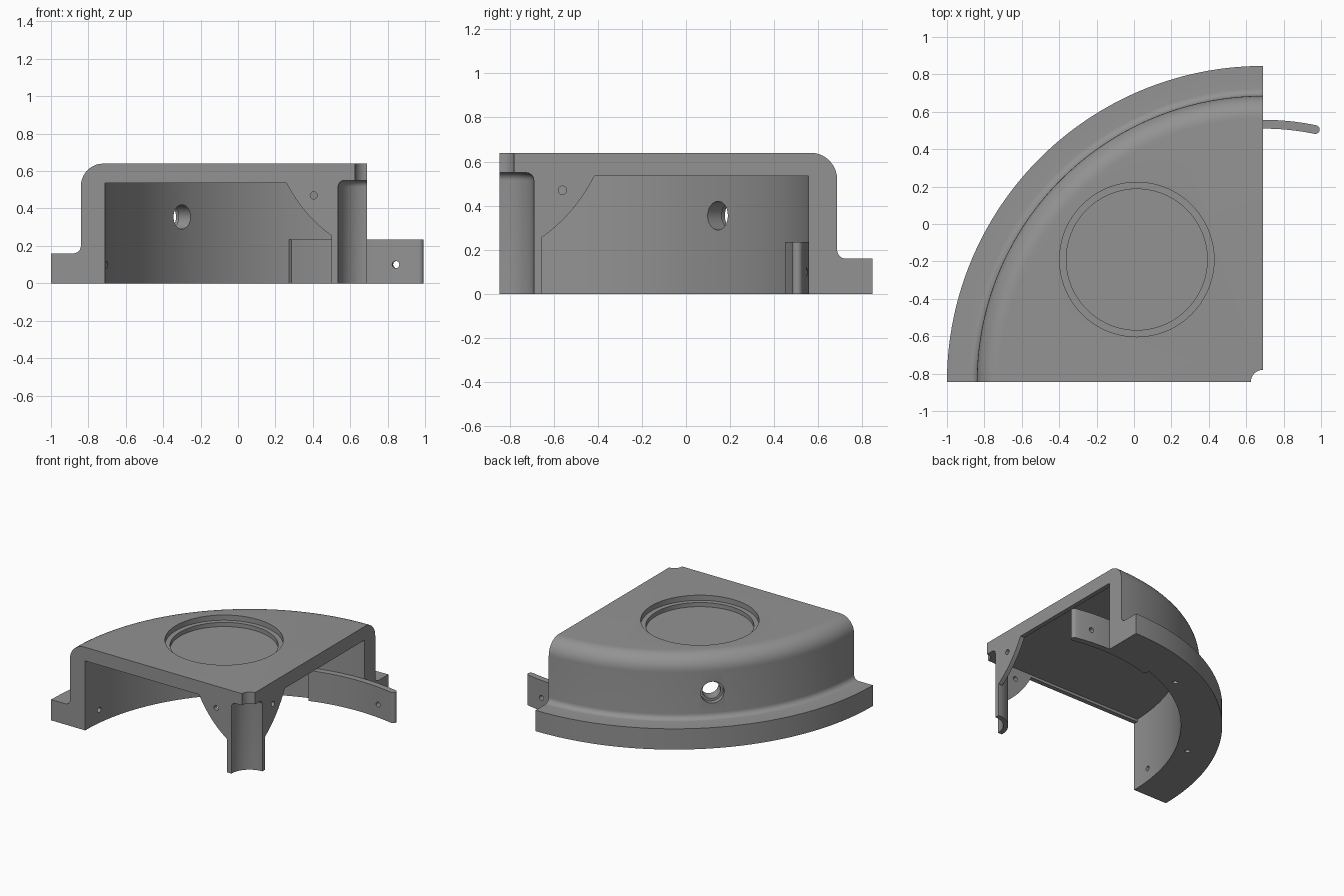
import bpy, bmesh, math
from mathutils import Vector, Matrix

if "Cube" in bpy.data.objects:
    bpy.data.objects.remove(bpy.data.objects["Cube"])

CX, CY = 0.69, -0.845          # axis of the quarter turn
CEIL, LIP = 0.555, 0.535       # ceiling height and rim underside
STEPS = 72

grey = bpy.data.materials.new("plain grey")
grey.diffuse_color = (0.29, 0.29, 0.29, 1)
grey.use_nodes = True
grey.node_tree.nodes["Principled BSDF"].inputs["Base Color"].default_value = grey.diffuse_color


def polar(r, deg, z=0.0):
    """Point at radius r, turned from the left (-x) towards the back (+y)."""
    a = math.radians(deg)
    return Vector((CX - r * math.cos(a), CY + r * math.sin(a), z))


def arc(cx, cy, r, a0, a1, n=8):
    return [(cx + r * math.cos(math.radians(a0 + (a1 - a0) * i / n)),
             cy + r * math.sin(math.radians(a0 + (a1 - a0) * i / n))) for i in range(n + 1)]


def loft(name, rings):
    """Solid skinned through equal rings, with capped ends."""
    bm = bmesh.new()
    rows = [[bm.verts.new(p) for p in ring] for ring in rings]
    n = len(rows[0])
    for a, b in zip(rows, rows[1:]):
        for i in range(n):
            j = (i + 1) % n
            bm.faces.new((a[i], a[j], b[j], b[i]))
    bm.faces.new(rows[0])
    bm.faces.new(rows[-1])
    bmesh.ops.recalc_face_normals(bm, faces=bm.faces)
    mesh = bpy.data.meshes.new(name)
    bm.to_mesh(mesh)
    bm.free()
    ob = bpy.data.objects.new(name, mesh)
    bpy.context.collection.objects.link(ob)
    mesh.materials.append(grey)
    return ob


def cylinder(name, start, end, r, n=32):
    """Cylinder between two points."""
    start, end = Vector(start), Vector(end)
    turn = (end - start).to_track_quat('Z', 'Y')
    ring = [turn @ Vector((x, y, 0)) for x, y in arc(0, 0, r, 0, 360, n)[:-1]]
    return loft(name, [[p + start for p in ring], [p + end for p in ring]])


def combine(target, tool, operation):
    mod = target.modifiers.new("join", 'BOOLEAN')
    mod.operation, mod.solver, mod.object = operation, 'EXACT', tool
    bpy.context.view_layer.objects.active = target
    bpy.ops.object.modifier_apply(modifier=mod.name)
    bpy.data.objects.remove(tool, do_unlink=True)


# Housing: corner post, top plate, curved wall and flange in one section
section = [(0.065, 0.64), (0.065, 0.55)]
section += arc(0.12, 0.515, 0.035, 90, 0, 6)            # rounded bore top
section += [(0.155, 0), (0.19, 0), (0.19, CEIL), (1.40, CEIL), (1.40, 0),
            (1.69, 0), (1.69, 0.16)]
section += arc(1.57, 0.20, 0.04, 270, 180, 6)           # flange fillet
section += arc(1.41, 0.52, 0.12, 0, 90, 10)             # rounded shoulder
housing = loft("quarter_housing",
               [[polar(r, 90 * i / STEPS, z) for r, z in section] for i in range(STEPS + 1)])

# Gusset and rim along each open side
p0, p1, p2 = Vector((0.19, 0.255)), Vector((0.34, 0.36)), Vector((0.43, LIP))
curve = [p0 * (1 - t) ** 2 + p1 * 2 * t * (1 - t) + p2 * t * t for t in [i / 12 for i in range(13)]]
outline = [(0.18, 0.255)] + [tuple(p) for p in curve] + [(1.42, LIP), (1.42, 0.58), (0.18, 0.58)]
for side in ("front", "right"):
    def place(u, v, z):
        return Vector((CX - u, CY + v, z)) if side == "front" else Vector((CX - v, CY + u, z))
    plate = loft(side + "_gusset", [[place(u, v, z) for u, z in outline] for v in (0, 0.035)])
    combine(housing, plate, 'UNION')
    combine(housing, cylinder("screw_cutter", place(0.285, -0.05, 0.47),
                              place(0.285, 0.08, 0.47), 0.019, 20), 'DIFFERENCE')

# Curved joining tab with a rounded tip
R_IN, R_OUT, A0, A1 = 1.355, 1.402, 72.7, 101.7
mid, half = (R_IN + R_OUT) / 2, (R_OUT - R_IN) / 2
plan = [polar(R_OUT, A0 + (A1 - A0) * i / 24) for i in range(25)]
plan += [polar(mid + half * math.cos(math.pi * k / 8),
               A1 + math.degrees(half * math.sin(math.pi * k / 8) / mid)) for k in range(1, 8)]
plan += [polar(R_IN, A1 + (A0 - A1) * i / 24) for i in range(25)]
tab = loft("joining_tab", [[p + Vector((0, 0, z)) for p in plan] for z in (0, 0.235)])
combine(housing, tab, 'UNION')

# Stepped round recess in the top
for r, depth in ((0.413, 0.04), (0.377, 0.072)):
    combine(housing, cylinder("recess_cutter", (0.015, -0.19, 0.64 - depth),
                              (0.015, -0.19, 0.8), r, 72), 'DIFFERENCE')

# Wall port with counterbore, tab hole and blind wall hole: angle, radii, height, size
for deg, ra, rb, z, r in ((45, 1.3, 1.7, 0.355, 0.065), (45, 1.49, 1.7, 0.355, 0.083),
                          (96.5, 1.25, 1.5, 0.10, 0.019), (6.5, 1.3, 1.5, 0.10, 0.019)):
    combine(housing, cylinder("hole_cutter", polar(ra, deg, z), polar(rb, deg, z), r), 'DIFFERENCE')

# Blind screw holes under the flange
for deg in (26, 64):
    combine(housing, cylinder("flange_cutter", polar(1.49, deg, -0.1),
                              polar(1.49, deg, 0.1), 0.018, 20), 'DIFFERENCE')

bpy.ops.object.select_all(action='DESELECT')
housing.select_set(True)
bpy.context.view_layer.objects.active = housing
bpy.ops.object.shade_smooth_by_angle(angle=math.radians(30))
